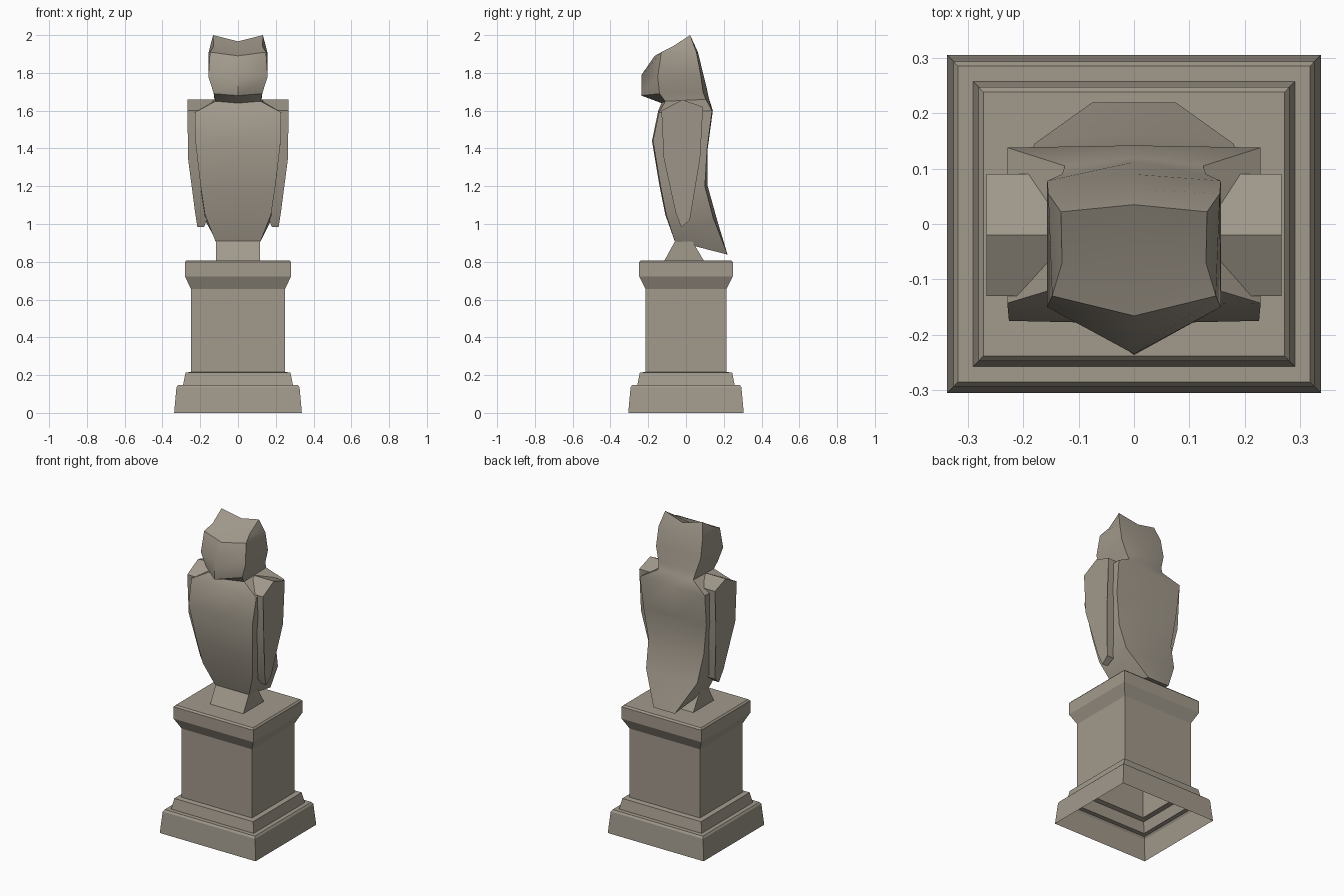
import bpy, bmesh, math

stone = bpy.data.materials.new("warm grey stone")
stone.diffuse_color = (0.36, 0.32, 0.262, 1)


def loft(name, rings, cap_start=True, cap_end=True, smooth=None):
    """Skin a list of closed rings of equal length into one object."""
    bm = bmesh.new()
    vs = [[bm.verts.new(p) for p in r] for r in rings]
    n = len(vs[0])
    for a, b in zip(vs, vs[1:]):
        for i in range(n):
            j = (i + 1) % n
            bm.faces.new((a[i], a[j], b[j], b[i]))
    if cap_start:
        bm.faces.new(vs[0][::-1])
    if cap_end:
        bm.faces.new(vs[-1])
    bmesh.ops.recalc_face_normals(bm, faces=bm.faces)
    me = bpy.data.meshes.new(name)
    bm.to_mesh(me)
    bm.free()
    ob = bpy.data.objects.new(name, me)
    bpy.context.collection.objects.link(ob)
    me.materials.append(stone)
    if smooth:
        bpy.ops.object.select_all(action='DESELECT')
        ob.select_set(True)
        bpy.context.view_layer.objects.active = ob
        bpy.ops.object.shade_smooth_by_angle(angle=math.radians(smooth))
    return ob


def rect(hx, y0, y1, z):
    return [(-hx, y0, z), (hx, y0, z), (hx, y1, z), (-hx, y1, z)]


# pedestal: moulded rectangular profile, hollow and open underneath
profile = [(0.338, 0), (0.326, 0.135), (0.318, 0.147), (0.291, 0.147),
           (0.278, 0.213), (0.248, 0.217), (0.248, 0.655), (0.281, 0.722),
           (0.281, 0.798), (0.272, 0.808)]
loft("pedestal", [rect(h, -(h * 1.02 - 0.039), h * 1.02 - 0.039, z) for h, z in profile],
     cap_start=False)

# wedge-shaped perch under the bird
loft("perch", [rect(0.117, -0.115, 0.095, 0.805), rect(0.117, -0.055, 0.03, 0.915)])

# owl body and head: front centre (y,z), front corner (x,y,z),
# back corner (x,y,z), back centre (y,z), from tail to ear tips
sections = [
    ((-0.06, 0.91), (0.12, -0.06, 0.91), (0.075, 0.22, 0.838), (0.22, 0.838)),
    ((-0.11, 1.05), (0.175, -0.105, 1.05), (0.18, 0.145, 1.03), (0.165, 1.02)),
    ((-0.14, 1.2), (0.198, -0.135, 1.2), (0.195, 0.10, 1.2), (0.115, 1.2)),
    ((-0.18, 1.44), (0.226, -0.175, 1.44), (0.222, 0.112, 1.4), (0.115, 1.4)),
    ((-0.147, 1.6), (0.229, -0.143, 1.59), (0.229, 0.138, 1.6), (0.142, 1.6)),
    ((-0.13, 1.64), (0.12, -0.11, 1.65), (0.125, 0.105, 1.66), (0.12, 1.67)),
    ((-0.237, 1.68), (0.128, -0.14, 1.69), (0.13, 0.09, 1.70), (0.112, 1.71)),
    ((-0.235, 1.79), (0.157, -0.15, 1.78), (0.157, 0.078, 1.79), (0.09, 1.8)),
    ((-0.166, 1.89), (0.148, -0.13, 1.91), (0.155, 0.055, 1.91), (0.063, 1.91)),
    ((-0.05, 1.93), (0.13, -0.07, 1.94), (0.132, 0.022, 2.0), (0.035, 1.967)),
]
rings = []
for (fy, fz), (x, y, z), (bx, by, bz), (cy, cz) in sections:
    rings.append([(0, fy, fz), (x, y, z), (bx, by, bz), (0, cy, cz),
                  (-bx, by, bz), (-x, y, z)])
loft("owl_body", rings, smooth=42)

# folded wings: outline (y, z, outer x, inner x) thickened sideways
outline = [(-0.02, 1.658, 0.267, 0.13), (-0.13, 1.6, 0.267, 0.15),
           (-0.118, 1.35, 0.265, 0.15), (-0.055, 1.06, 0.227, 0.15),
           (-0.025, 0.983, 0.215, 0.18), (0.02, 1.02, 0.218, 0.17),
           (0.075, 1.35, 0.265, 0.15), (0.09, 1.62, 0.267, 0.15)]
for side, s in (("left", -1), ("right", 1)):
    loft(side + "_wing", [[(s * i, y, z) for y, z, o, i in outline],
                          [(s * o, y, z) for y, z, o, i in outline]], smooth=40)
